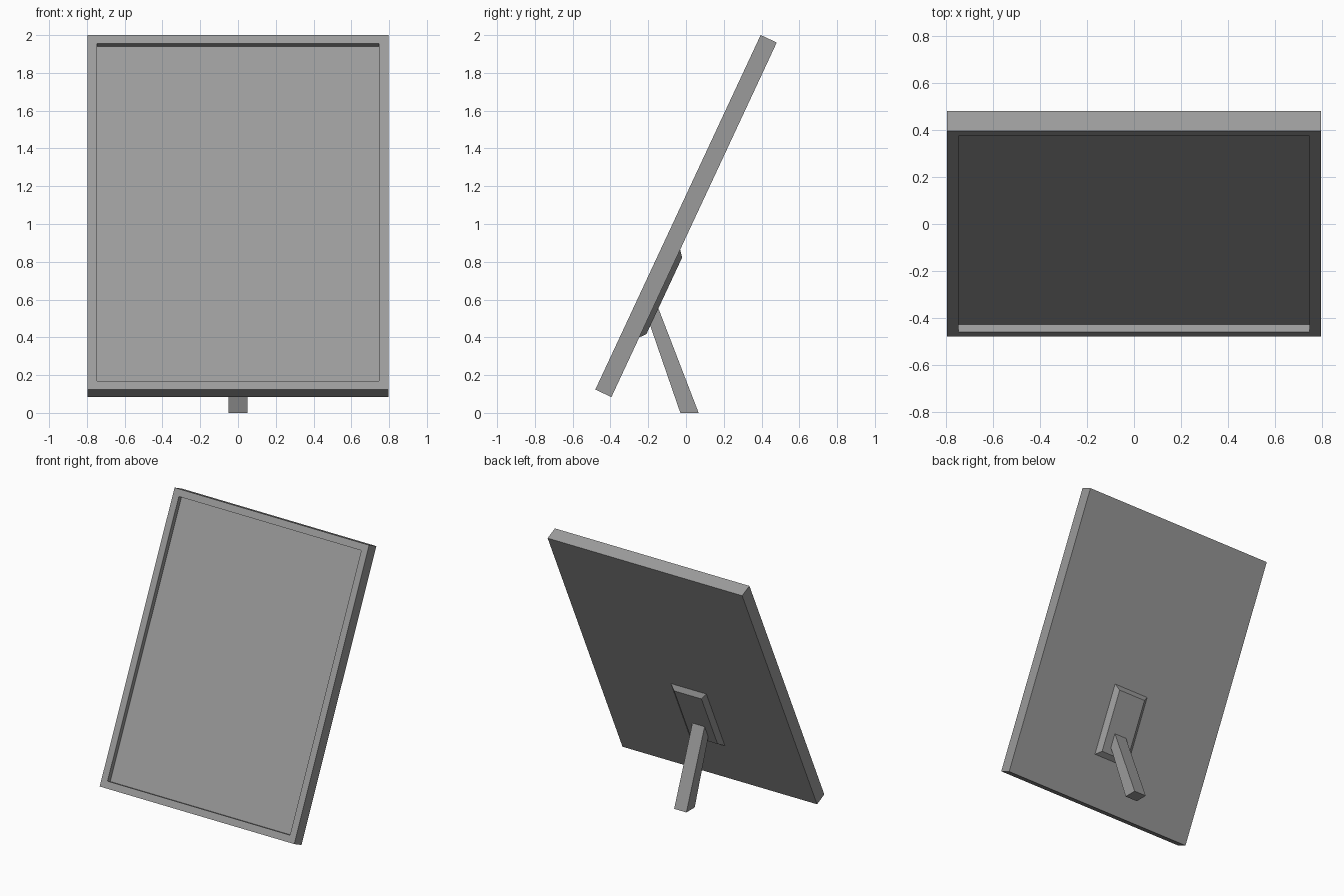
import bpy, bmesh, math
from mathutils import Matrix, Vector

if "Cube" in bpy.data.objects:
    bpy.data.objects.remove(bpy.data.objects["Cube"], do_unlink=True)

# One flat grey for everything
grey = bpy.data.materials.new("mid_grey")
grey.use_nodes = True
colour = (0.33, 0.33, 0.33, 1)
grey.diffuse_color = colour
grey.node_tree.nodes["Principled BSDF"].inputs["Base Color"].default_value = colour

WIDTH, THICK, HEIGHT = 1.592, 0.094, 2.071
RIM, RECESS = 0.07, 0.035
# Leaning space: y runs through the panel, z runs up along its face
LEAN = Matrix.Translation((0, -0.48, 0.1235)) @ Matrix.Rotation(math.radians(-25), 4, "X")


def finish(bm, name, matrix=Matrix()):
    bmesh.ops.recalc_face_normals(bm, faces=bm.faces)
    mesh = bpy.data.meshes.new(name)
    bm.to_mesh(mesh)
    bm.free()
    mesh.materials.append(grey)
    obj = bpy.data.objects.new(name, mesh)
    obj.matrix_world = matrix
    bpy.context.collection.objects.link(obj)
    return obj


def box(size, centre):
    bm = bmesh.new()
    bmesh.ops.create_cube(bm, size=1, matrix=Matrix.Translation(centre) @ Matrix.Diagonal((*size, 1)))
    bm.normal_update()
    return bm


# Panel with a recessed picture area in its front
bm = box((WIDTH, THICK, HEIGHT), (0, THICK / 2, HEIGHT / 2))
front = min(bm.faces, key=lambda f: f.calc_center_median().y)
bmesh.ops.inset_region(bm, faces=[front], thickness=RIM)
floor = bmesh.ops.extrude_discrete_faces(bm, faces=[front])["faces"][0]
bmesh.ops.translate(bm, verts=floor.verts, vec=(0, RECESS, 0))
finish(bm, "picture_frame", LEAN)

# Bevelled mounting plate on the back
low, high, half, depth, slope = 0.348, 0.861, 0.145, 0.027, 0.033
middle = (low + high) / 2
bm = box((half * 2, depth, high - low), (0, THICK + depth / 2, middle))
for v in bm.verts:
    if v.co.y > THICK + depth / 2:
        v.co.x -= math.copysign(slope, v.co.x)
        v.co.z -= math.copysign(slope, v.co.z - middle)
finish(bm, "mounting_plate", LEAN)

# Tapered support leg, its top sunk slightly into the plate
bm = bmesh.new()
profile = [(-0.03, 0), (0.067, 0), (-0.151, 0.566), (-0.158, 0.57), (-0.198, 0.487)]
side = bm.faces.new([bm.verts.new((-0.05, y, z)) for y, z in profile])
new = bmesh.ops.extrude_face_region(bm, geom=[side])["geom"]
bmesh.ops.translate(bm, verts=[g for g in new if isinstance(g, bmesh.types.BMVert)], vec=Vector((0.1, 0, 0)))
finish(bm, "support_leg")
